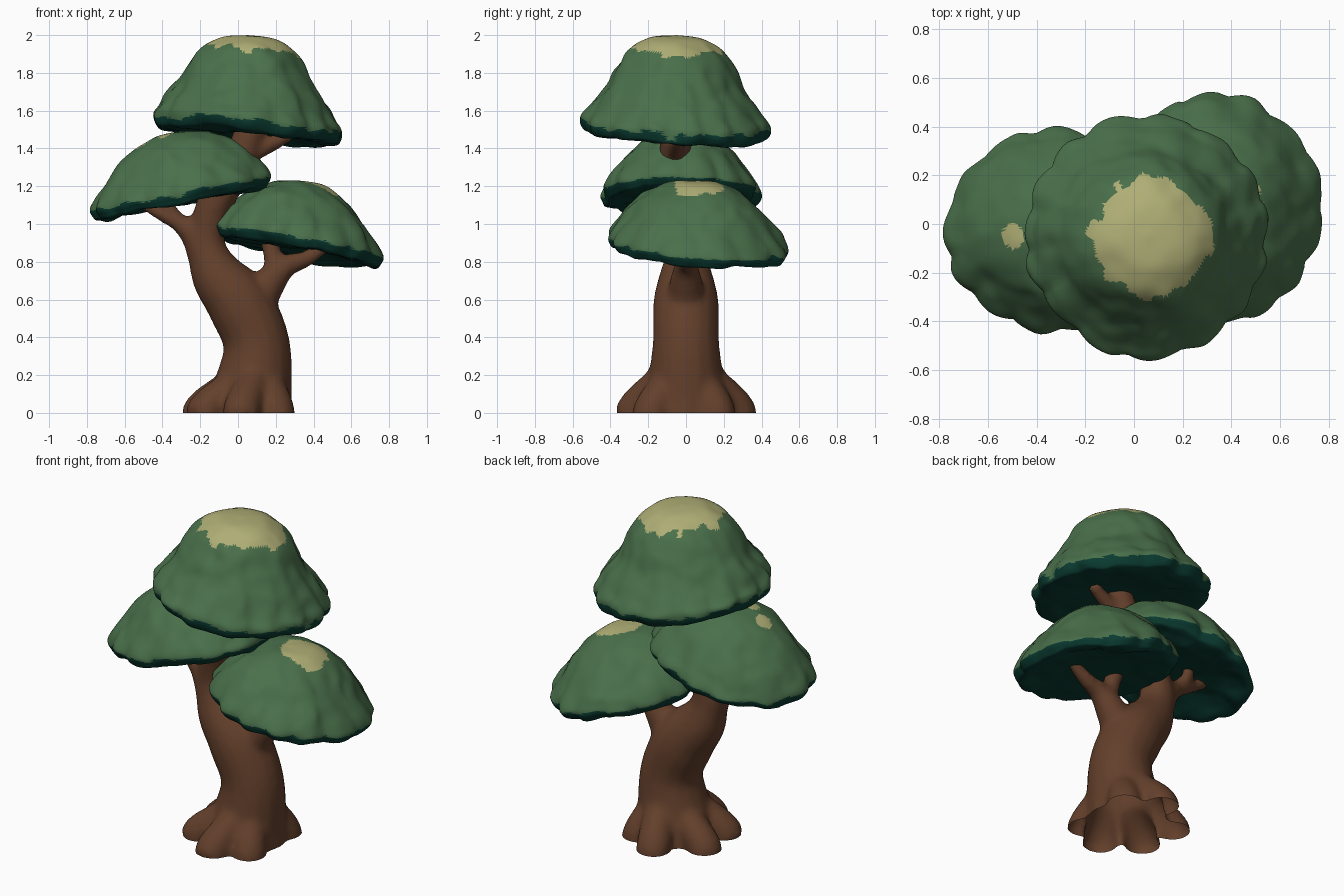
import bpy, bmesh, math, random
from mathutils import Vector, noise

if "Cube" in bpy.data.objects:
    bpy.data.objects.remove(bpy.data.objects["Cube"])

random.seed(4)


def material(name, rgb):
    m = bpy.data.materials.new(name)
    m.diffuse_color = (*rgb, 1)
    m.use_nodes = True
    m.node_tree.nodes["Principled BSDF"].inputs["Base Color"].default_value = m.diffuse_color
    return m


BARK = material("brown bark", (0.124, 0.050, 0.024))
LEAF = material("leaf green", (0.068, 0.162, 0.070))
DARK = material("dark underside green", (0.003, 0.043, 0.030))
TIP = material("pale yellow tip", (0.430, 0.425, 0.180))


def add_object(name, bm, mats):
    mesh = bpy.data.meshes.new(name)
    bm.to_mesh(mesh)
    bm.free()
    ob = bpy.data.objects.new(name, mesh)
    bpy.context.collection.objects.link(ob)
    for m in mats:
        mesh.materials.append(m)
    return ob


def shade(ob, angle):
    bpy.ops.object.select_all(action='DESELECT')
    ob.select_set(True)
    bpy.context.view_layer.objects.active = ob
    bpy.ops.object.shade_smooth_by_angle(angle=math.radians(angle))


def spline(pts, steps):
    """Catmull-Rom points through tuples of any length."""
    p = [Vector(q) for q in pts]
    p = [2 * p[0] - p[1]] + p + [2 * p[-1] - p[-2]]
    out = []
    for i in range(1, len(p) - 2):
        a, b, c, d = p[i - 1:i + 3]
        for k in range(steps):
            t = k / steps
            out.append(0.5 * (2 * b + (c - a) * t + (2 * a - 5 * b + 4 * c - d) * t * t
                              + (3 * b - a - 3 * c + d) * t ** 3))
    return out + [p[-2]]


def tube(bm, pts, sides=16):
    """Closed limb along (x, y, z, radius) points."""
    path = spline(pts, 5)
    rings = []
    for i, q in enumerate(path):
        d = path[min(i + 1, len(path) - 1)].xyz - path[max(i - 1, 0)].xyz
        rot = Vector((0, 0, 1)).rotation_difference(d.normalized())
        rings.append([bm.verts.new(q.xyz + rot @ Vector((math.cos(a), math.sin(a), 0)) * q.w)
                      for a in (2 * math.pi * s / sides for s in range(sides))])
    for r, n in zip(rings, rings[1:]):
        for s in range(sides):
            t = (s + 1) % sides
            bm.faces.new((r[s], r[t], n[t], n[s]))
    bm.faces.new(rings[0][::-1])
    bm.faces.new(rings[-1])


# Trunk: limbs and roots fused into one skin, open at the ground
LIMBS = [
    [(.05, 0, -.1, .25), (.07, 0, .08, .22), (.1, 0, .36, .178), (.01, 0, .58, .175),
     (-.1, 0, .72, .145), (-.155, 0, .84, .11), (-.165, 0, .95, .095), (-.12, -.02, 1.12, .095),
     (.0, -.05, 1.32, .09), (.07, -.06, 1.52, .08)],
    [(.08, 0, .42, .16), (.1, 0, .58, .11), (.18, 0, .71, .085), (.26, 0, .785, .06),
     (.36, .01, .82, .045), (.48, .02, .9, .035)],
    [(.21, 0, .74, .06), (.18, .02, .85, .05), (.17, .05, .97, .06)],
    [(-.15, 0, .8, .11), (-.22, 0, .93, .08), (-.31, 0, 1.01, .05), (-.41, 0, 1.06, .038),
     (-.52, 0, 1.13, .035)],
    [(-.3, 0, 1.01, .04), (-.36, .03, 1.09, .035), (-.37, .04, 1.17, .035)],
    [(.04, -.06, 1.36, .05), (.16, -.05, 1.42, .045), (.28, -.03, 1.48, .035)],
]
for x, y in [(-.19, .1), (-.17, -.13), (.02, -.27), (.2, -.18), (.2, .16), (.03, .27)]:
    LIMBS.append([(.09, y * .2, .3, .08), (.07 + x * .4, y * .5, .17, .09),
                  (x, y, .02, .1), (x * 1.05, y * 1.05, -.1, .1)])
bm = bmesh.new()
for limb in LIMBS:
    tube(bm, limb)
raw = add_object("trunk_source", bm, [])
rm = raw.modifiers.new("fuse", 'REMESH')
rm.mode = 'VOXEL'
rm.voxel_size = 0.018
sm = raw.modifiers.new("soften", 'SMOOTH')
sm.factor = 0.5
sm.iterations = 9
deps = bpy.context.evaluated_depsgraph_get()
bm = bmesh.new()
bm.from_object(raw, deps)
bpy.data.objects.remove(raw)
bmesh.ops.bisect_plane(bm, geom=bm.verts[:] + bm.edges[:] + bm.faces[:], dist=1e-5,
                       plane_co=(0, 0, 0.005), plane_no=(0, 0, 1), clear_inner=True)
bmesh.ops.translate(bm, verts=bm.verts, vec=(0, 0, -0.005))
for f in bm.faces:
    f.material_index = 0
shade(add_object("trunk", bm, [BARK]), 60)


def canopy(name, centre, radii, tilt, profile, tips, lobes, seg=128):
    """Lumpy leaf dome: lathed profile, tilted rim, coloured by direction and tip patches."""
    bm = bmesh.new()
    c = Vector(centre)
    prof = spline(profile, 7)
    rings = []
    for q in prof[1:-1]:
        ring = []
        for s in range(seg):
            a = 2 * math.pi * s / seg
            # scalloped rim, fading out toward the crown
            w = max(0, q.x) ** 5
            wob = .5 * math.sin(2 * a + c.x * 7)
            k = 1 + w * (.045 * abs(math.sin(lobes * a / 2 + wob + c.x * 9)) - .025)
            x, y = q.x * radii[0] * k * math.cos(a), q.x * radii[1] * k * math.sin(a)
            p = Vector((x, y, q.y + (tilt[0] * x + tilt[1] * y) * min(1, q.x + .15)))
            n = noise.noise_vector((p + c) * 5) * .02 + noise.noise_vector((p + c) * 11) * .01
            ring.append(bm.verts.new(c + p + n * min(1, q.x * 1.5)))
        rings.append(ring)
    for r, n in zip(rings, rings[1:]):
        for s in range(seg):
            t = (s + 1) % seg
            bm.faces.new((r[s], n[s], n[t], r[t]))
    for ring, z in ((rings[0], prof[0].y), (rings[-1], prof[-1].y)):
        v = bm.verts.new(c + Vector((0, 0, z)))
        for s in range(seg):
            bm.faces.new((v, ring[s], ring[(s + 1) % seg]))
    bmesh.ops.recalc_face_normals(bm, faces=bm.faces)
    bmesh.ops.triangulate(bm, faces=bm.faces)
    for f in bm.faces:
        m = f.calc_center_median()
        j = noise.noise(m * 14)
        r = m - c
        low = r.z - tilt[0] * r.x - tilt[1] * r.y < .1
        if f.normal.z < -.05 + .3 * j and low:
            f.material_index = 1
        elif any((m - Vector(t[:3])).length < t[3] * (1 + .2 * j) for t in tips):
            f.material_index = 2
    shade(add_object(name, bm, [LEAF, DARK, TIP]), 50)


LOW = [(0, .36), (.3, .345), (.6, .27), (.85, .15), (1, .045), (.98, -.005), (.92, -.025),
       (.75, -.02), (.4, -.005), (0, .0)]
HIGH = [(0, .52), (.28, .505), (.5, .44), (.65, .34), (.78, .23), (.91, .13), (1, .065),
        (.98, .005), (.92, -.015), (.75, -.02), (.4, .0), (0, .01)]
canopy("top_canopy", (.055, -.05, 1.48), (.495, .485), (-.1, -.06), HIGH, [(.08, -.05, 1.97, .25)], 15)
canopy("left_canopy", (-.3, -.025, 1.13), (.47, .415), (.2, -.02), LOW,
       [(-.5, -.05, 1.43, .055), (-.38, -.1, 1.46, .045)], 13)
canopy("right_canopy", (.325, .065, .87), (.44, .465), (-.19, -.08), LOW, [(.41, .07, 1.21, .14)], 14)
